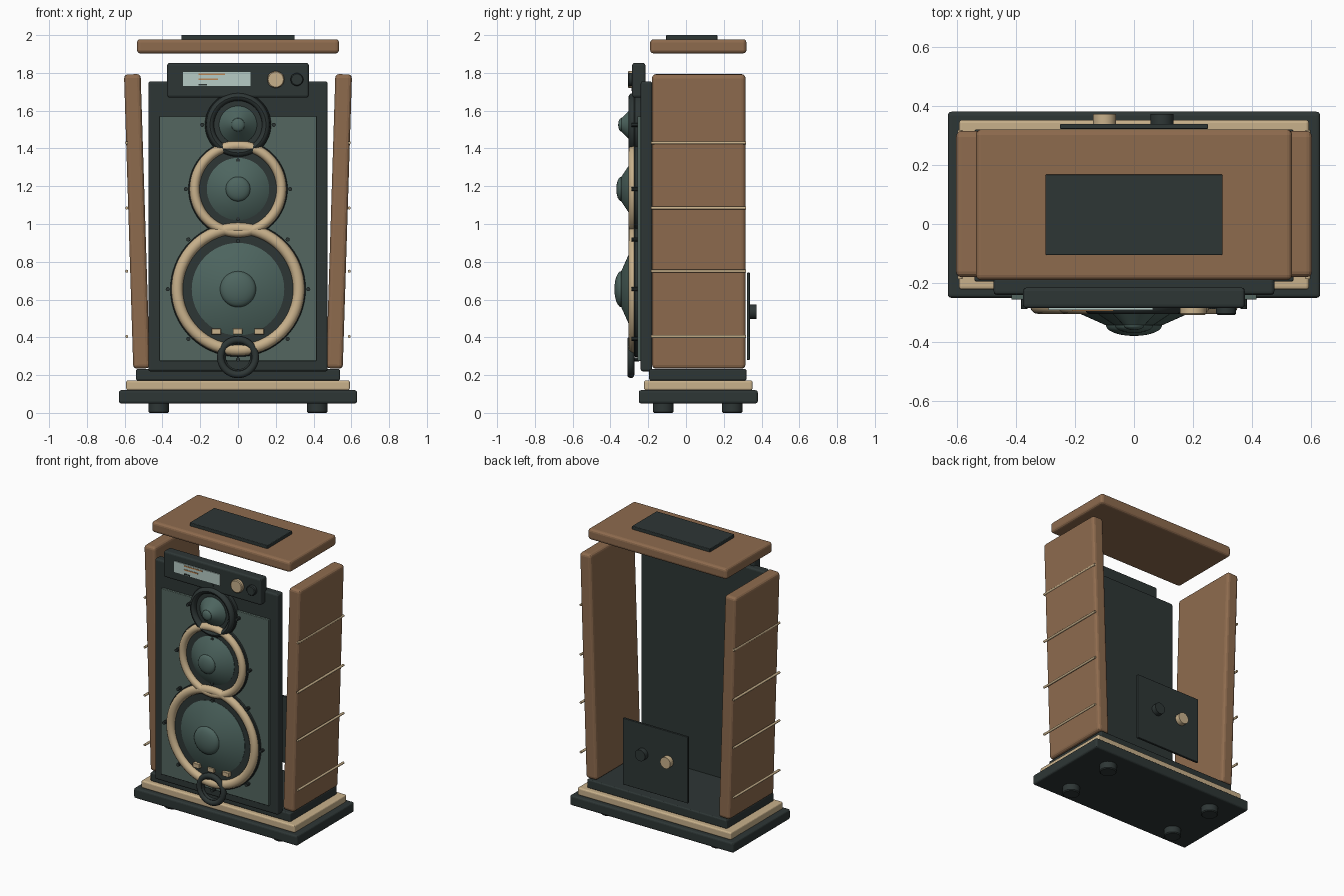
import bpy, bmesh, math
from mathutils import Vector

if "Cube" in bpy.data.objects:
    bpy.data.objects.remove(bpy.data.objects["Cube"])

def mat(name, r, g, b):
    m = bpy.data.materials.new(name)
    m.diffuse_color = (r, g, b, 1)
    m.use_nodes = True
    m.node_tree.nodes["Principled BSDF"].inputs["Base Color"].default_value = m.diffuse_color
    return m

DARK = mat("charcoal", 0.027, 0.037, 0.036)
WOOD = mat("walnut", 0.27, 0.147, 0.076)
GREEN = mat("sage_green", 0.088, 0.132, 0.115)
CONE = mat("cone_green", 0.075, 0.13, 0.115)
CREAM = mat("cream", 0.58, 0.44, 0.26)
GLASS = mat("pale_glass", 0.47, 0.60, 0.56)
AMBER = mat("amber", 0.50, 0.24, 0.09)

def finish(bm, name, m, smooth=True):
    bmesh.ops.recalc_face_normals(bm, faces=bm.faces)
    me = bpy.data.meshes.new(name)
    bm.to_mesh(me)
    bm.free()
    me.materials.append(m)
    ob = bpy.data.objects.new(name, me)
    bpy.context.collection.objects.link(ob)
    if smooth:
        bpy.context.view_layer.objects.active = ob
        ob.select_set(True)
        bpy.ops.object.shade_smooth_by_angle(angle=math.radians(35))
        ob.select_set(False)
    return ob

def box(name, m, x, y, z, bevel=0.0):
    """Box from (min, max) ranges, with rounded edges if bevel is given."""
    bm = bmesh.new()
    bmesh.ops.create_cube(bm, size=1)
    size = Vector((x[1] - x[0], y[1] - y[0], z[1] - z[0]))
    for v in bm.verts:
        v.co = Vector([a * b for a, b in zip(v.co, size)])
    ob = finish(bm, name, m, False)
    ob.location = (sum(x) / 2, sum(y) / 2, sum(z) / 2)
    if bevel:
        mod = ob.modifiers.new("soft_edges", "BEVEL")
        mod.width, mod.segments = bevel, 3
    return ob

def lathe(name, m, profile, x, z, steps=48, closed=False):
    """Spin (radius, y) points around the front-to-back axis at (x, z)."""
    bm = bmesh.new()
    rings = []
    for r, y in profile:
        if r < 1e-5:
            rings.append([bm.verts.new((x, y, z))] * steps)
        else:
            rings.append([bm.verts.new((x + r * math.cos(math.tau * i / steps), y,
                                        z + r * math.sin(math.tau * i / steps)))
                          for i in range(steps)])
    pairs = list(zip(rings, rings[1:]))
    if closed:
        pairs.append((rings[-1], rings[0]))
    for a, b in pairs:
        for i in range(steps):
            j = (i + 1) % steps
            bm.faces.new(list(dict.fromkeys((a[i], a[j], b[j], b[i]))))
    return finish(bm, name, m)

def disc(name, m, r, y0, y1, x, z, steps=32, edge=0.0):
    """Solid cylinder, y0 at the front; edge chamfers the front rim."""
    pts = [(0, y0), (r - edge, y0), (r, y0 + edge), (r, y1), (0, y1)]
    if not edge:
        pts.pop(2)
    return lathe(name, m, pts, x, z, steps)

def ring(name, m, major, minor, y, x, z, depth=None):
    d = depth or minor
    pts = [(major + minor * math.cos(math.tau * k / 12), y + d * math.sin(math.tau * k / 12))
           for k in range(12)]
    return lathe(name, m, pts, x, z, 64, True)

# Stepped base
box("base_plinth", DARK, (-0.63, 0.63), (-0.25, 0.38), (0.05, 0.12), 0.012)
box("base_trim", CREAM, (-0.592, 0.592), (-0.222, 0.352), (0.12, 0.172), 0.01)
box("base_riser", DARK, (-0.54, 0.54), (-0.195, 0.32), (0.172, 0.232), 0.008)

# Feet
for x in (-0.42, 0.42):
    for y in (-0.12, 0.245):
        foot = disc("foot", DARK, 0.055, -0.03, 0.03, 0, 0, edge=0.006)
        foot.rotation_euler.x = math.pi / 2
        foot.location = (x, y, 0.03)

# Leaning side panels with thin horizontal rods
for s in (-1, 1):
    panel = box("side_panel", WOOD, (s * 0.535 - 0.044, s * 0.535 + 0.044),
                (-0.18, 0.315), (0.235, 1.793), 0.02)
    panel.rotation_euler.y = s * math.radians(1.8)
    for z in (0.405, 0.75, 1.085, 1.43):
        disc("side_rod", CREAM, 0.008, -0.186, 0.318, s * 0.589, z, 12)

# Floating lid
box("lid", WOOD, (-0.535, 0.535), (-0.19, 0.32), (1.903, 1.978), 0.018)
box("lid_plate", DARK, (-0.3, 0.3), (-0.105, 0.167), (1.97, 2.0), 0.004)

# Front baffle
box("baffle", DARK, (-0.475, 0.475), (-0.24, -0.18), (0.22, 1.755), 0.012)
box("baffle_face", GREEN, (-0.415, 0.415), (-0.256, -0.23), (0.275, 1.57), 0.004)

# Control head with display and knobs
box("control_head", DARK, (-0.375, 0.375), (-0.285, -0.215), (1.67, 1.852), 0.012)
box("display", GLASS, (-0.29, 0.065), (-0.291, -0.283), (1.73, 1.806))
for z, x1, m in ((1.793, -0.07, AMBER), (1.767, -0.105, AMBER), (1.737, -0.165, DARK)):
    box("display_line", m, (-0.21, x1), (-0.294, -0.290), (z - 0.004, z + 0.004))
disc("volume_knob", CREAM, 0.045, -0.308, -0.28, 0.2, 1.765, edge=0.005)
disc("tone_knob", DARK, 0.034, -0.308, -0.28, 0.312, 1.765, edge=0.005)

# Drivers: name, height, ring major/minor, ring colour, cone radius, dome radius, dome depth, screws
drivers = (
    ("woofer", 0.655, 0.322, 0.030, CREAM, 0.245, 0.095, 0.036, 8),
    ("midrange", 1.185, 0.230, 0.026, CREAM, 0.165, 0.065, 0.026, 4),
    ("tweeter", 1.525, 0.148, 0.021, DARK, 0.100, 0.035, 0.016, 4),
)
for name, z, R, r, m, cone, dome, depth, screws in drivers:
    disc(name + "_surround", DARK, R + r + 0.006, -0.274, -0.24, 0, z, 64, 0.004)
    ring(name + "_ring", m, R, r, -0.278, 0, z, 0.027)
    lathe(name + "_cone", CONE, [(cone, -0.272), (cone, -0.276), (dome * 1.02, -0.342), (0, -0.342)], 0, z)
    cap = [(dome * math.sin(math.pi * k / 12), -0.343 - depth * math.cos(math.pi * k / 12))
           for k in range(13)]
    lathe(name + "_dome", CONE, cap, 0, z)
    reach = R + r + 0.02
    for k in range(screws):
        a = math.tau * k / screws
        disc("screw", DARK, 0.011, -0.288, -0.25, reach * math.cos(a), z + reach * math.sin(a), 10)

# Small level tabs and port ring at the bottom of the front
for x in (-0.115, -0.002, 0.112):
    box("level_tab", CREAM, (x - 0.025, x + 0.025), (-0.30, -0.268), (0.415, 0.446), 0.003)
ring("port_ring", DARK, 0.092, 0.019, -0.292, 0, 0.295)
ring("port_inner_ring", DARK, 0.072, 0.008, -0.284, 0, 0.295, 0.012)

# Rear terminal plate
box("terminal_plate", DARK, (-0.25, 0.25), (0.322, 0.338), (0.28, 0.742), 0.003)
disc("cream_terminal", CREAM, 0.039, 0.335, 0.372, -0.1, 0.535, edge=0.003)
disc("dark_terminal", DARK, 0.039, 0.335, 0.372, 0.095, 0.535, edge=0.003)
